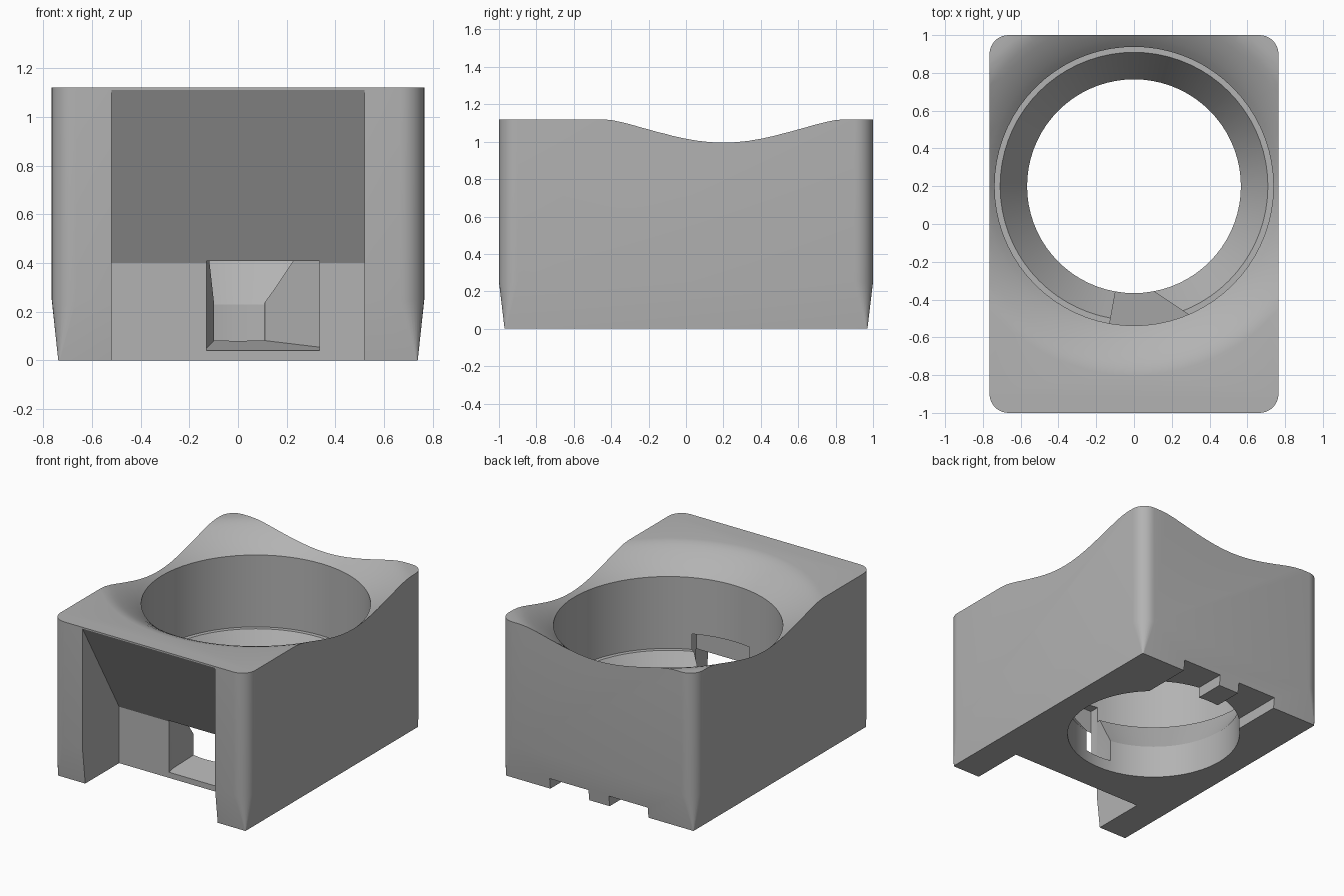
import bpy, bmesh, math

cube = bpy.data.objects.get("Cube")
if cube:
    bpy.data.objects.remove(cube, do_unlink=True)

grey = bpy.data.materials.new("light grey plastic")
grey.use_nodes = True
colour = (0.45, 0.45, 0.45, 1)
grey.diffuse_color = colour
grey.node_tree.nodes["Principled BSDF"].inputs["Base Color"].default_value = colour


def finish(name, bm):
    bmesh.ops.recalc_face_normals(bm, faces=bm.faces)
    mesh = bpy.data.meshes.new(name)
    bm.to_mesh(mesh)
    bm.free()
    mesh.materials.append(grey)
    obj = bpy.data.objects.new(name, mesh)
    bpy.context.collection.objects.link(obj)
    return obj


def loft(name, rings):
    """Closed solid through rings of equal point count."""
    bm = bmesh.new()
    loops = [[bm.verts.new(p) for p in ring] for ring in rings]
    n = len(loops[0])
    for a, b in zip(loops, loops[1:]):
        for i in range(n):
            j = (i + 1) % n
            bm.faces.new((a[i], a[j], b[j], b[i]))
    bm.faces.new(loops[0][::-1])
    bm.faces.new(loops[-1])
    return finish(name, bm)


def rounded_rect(hx, hy, r, z, steps=8):
    ring = []
    for k, (sx, sy) in enumerate(((1, 1), (-1, 1), (-1, -1), (1, -1))):
        for i in range(steps + 1):
            a = math.pi / 2 * (k + i / steps)
            ring.append((sx * (hx - r) + r * math.cos(a),
                         sy * (hy - r) + r * math.sin(a), z))
    return ring


def circle(r, z, n=72):
    return [(r * math.cos(2 * math.pi * i / n),
             0.2 + r * math.sin(2 * math.pi * i / n), z) for i in range(n)]


def box(name, x0, x1, y0, y1, z0, z1):
    return loft(name, [[(x0, y0, z), (x1, y0, z), (x1, y1, z), (x0, y1, z)]
                       for z in (z0, z1)])


def cut(body, cutter):
    mod = body.modifiers.new(cutter.name, 'BOOLEAN')
    mod.operation = 'DIFFERENCE'
    mod.solver = 'EXACT'
    mod.object = cutter
    bpy.context.view_layer.objects.active = body
    bpy.ops.object.modifier_apply(modifier=mod.name)
    bpy.data.objects.remove(cutter, do_unlink=True)


# Block with rounded corners that taper to a sharp foot
body = loft("holder_body", [rounded_rect(0.738, 0.97, 0.006, 0),
                            rounded_rect(0.765, 1, 0.1, 0.25),
                            rounded_rect(0.765, 1, 0.1, 1.12)])

# Stepped, funnelled bore with a dished rim
profile = [(0.566, -0.1), (0.566, 0.23), (0.709, 0.46), (0.738, 0.46),
           (0.738, 0.97), (0.765, 0.995), (0.79, 1.015), (0.825, 1.041),
           (0.863, 1.065), (0.9, 1.086), (0.935, 1.103), (0.97, 1.115),
           (1.03, 1.124), (1.03, 1.3)]
cut(body, loft("bore_cutter", [circle(r, z) for r, z in profile]))

# Front recess with an overhanging sloped face
side = [(-1.2, -0.1), (-0.59, -0.1), (-0.59, 0.4), (-1, 1.11), (-1.2, 1.11)]
cut(body, loft("recess_cutter", [[(x, y, z) for y, z in side] for x in (-0.52, 0.52)]))

# Window from the recess into the bore, with a slanted floor and side
plan = [(-0.13, -0.595), (0.335, -0.595), (0.335, -0.51), (0.11, -0.36),
        (0.09, -0.3), (-0.09, -0.3), (-0.1, -0.37), (-0.13, -0.535)]
cut(body, loft("window_cutter", [[(x, y, 0.04 + (y + 0.59) * 0.18) for x, y in plan],
                                 [(x, y, 0.57) for x, y in plan]]))

# Two slots under the back edge
for s in (-1, 1):
    x0, x1 = sorted((s * 0.08, s * 0.385))
    cut(body, box("slot_cutter", x0, x1, 0.5, 1.2, -0.1, 0.075))

bpy.ops.object.select_all(action='DESELECT')
body.select_set(True)
bpy.context.view_layer.objects.active = body
bpy.ops.object.shade_smooth_by_angle(angle=math.radians(25))
